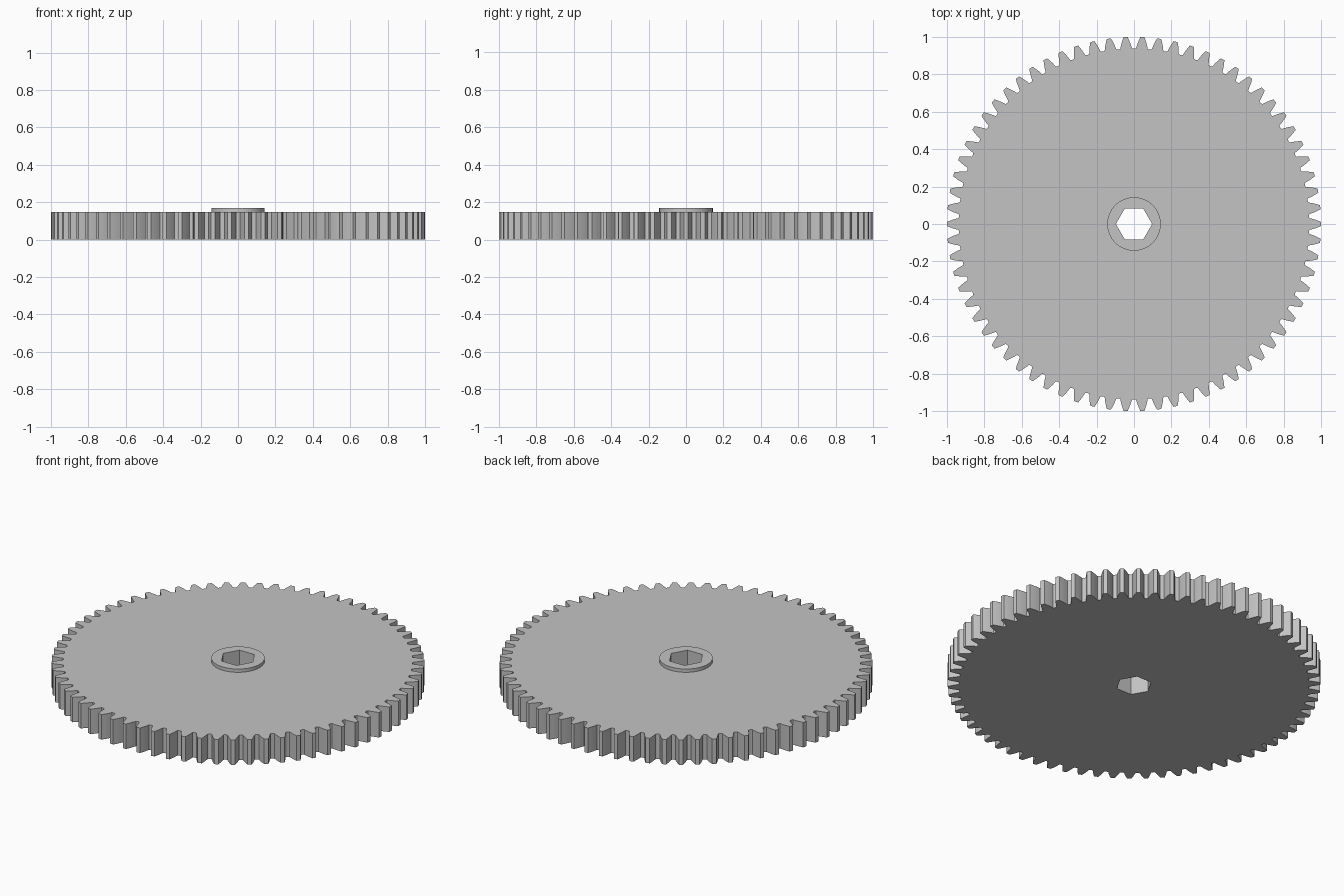
import bpy
import bmesh
from math import pi, sin, cos, tan, acos, radians

cube = bpy.data.objects.get("Cube")
if cube:
    bpy.data.objects.remove(cube, do_unlink=True)

TEETH = 70
MODULE = 2 / (TEETH + 2)
PITCH_R = MODULE * TEETH / 2
TIP_R = 1.0
ROOT_R = PITCH_R - 1.25 * MODULE
PRESSURE = radians(20)
DISC_TOP, HUB_TOP = 0.148, 0.168
HUB_R, BORE_R = 0.143, 0.097


def involute(angle):
    return tan(angle) - angle


def half_angle(r):
    """Half of the angle a tooth spans at radius r."""
    base = PITCH_R * cos(PRESSURE)
    return pi / (2 * TEETH) + involute(PRESSURE) - involute(acos(base / r))


def circle(radius, sides):
    return [(radius * cos(2 * pi * i / sides), radius * sin(2 * pi * i / sides))
            for i in range(sides)]


def gear_outline():
    # One flank from root to tip, with a small fillet at the root
    fillet = 0.008
    flank = [(ROOT_R, half_angle(ROOT_R + fillet) + 0.007),
             (ROOT_R + fillet * 0.3, half_angle(ROOT_R + fillet) + 0.002)]
    for i in range(6):
        r = ROOT_R + fillet + (TIP_R - ROOT_R - fillet) * i / 5
        flank.append((r, half_angle(r)))
    tooth = [(r, -a) for r, a in flank] + [(r, a) for r, a in reversed(flank)]
    return [(r * cos(a + 2 * pi * t / TEETH), r * sin(a + 2 * pi * t / TEETH))
            for t in range(TEETH) for r, a in tooth]


bm = bmesh.new()


def ring(points, z):
    verts = [bm.verts.new((x, y, z)) for x, y in points]
    return verts, [bm.edges.new((v, verts[i - 1])) for i, v in enumerate(verts)]


def wall(low, high):
    for i in range(len(low[0])):
        bm.faces.new((low[0][i - 1], low[0][i], high[0][i], high[0][i - 1]))


def cap(outer, inner):
    bmesh.ops.triangle_fill(bm, use_beauty=True, use_dissolve=False,
                            edges=outer[1] + inner[1], normal=(0, 0, 1))


# Boundary rings of the teeth, hub and hexagonal bore
outline = gear_outline()
teeth_low, teeth_high = ring(outline, 0), ring(outline, DISC_TOP)
hub_low, hub_high = (ring(circle(HUB_R, 64), z) for z in (DISC_TOP, HUB_TOP))
bore_low, bore_high = (ring(circle(BORE_R, 6), z) for z in (0, HUB_TOP))

# Flat faces: underside, disc top and hub top
cap(teeth_low, bore_low)
cap(teeth_high, hub_low)
cap(hub_high, bore_high)

# Upright faces
wall(teeth_low, teeth_high)
wall(hub_low, hub_high)
wall(bore_low, bore_high)

bmesh.ops.recalc_face_normals(bm, faces=bm.faces[:])
mesh = bpy.data.meshes.new("spur_gear")
bm.to_mesh(mesh)
bm.free()
gear = bpy.data.objects.new("spur_gear", mesh)
bpy.context.collection.objects.link(gear)

# Grey metal
grey = bpy.data.materials.new("grey")
grey.use_nodes = True
colour = (0.55, 0.55, 0.55, 1)
grey.diffuse_color = colour
grey.node_tree.nodes["Principled BSDF"].inputs["Base Color"].default_value = colour
mesh.materials.append(grey)

bpy.context.view_layer.objects.active = gear
gear.select_set(True)
bpy.ops.object.shade_smooth_by_angle(angle=radians(25))
